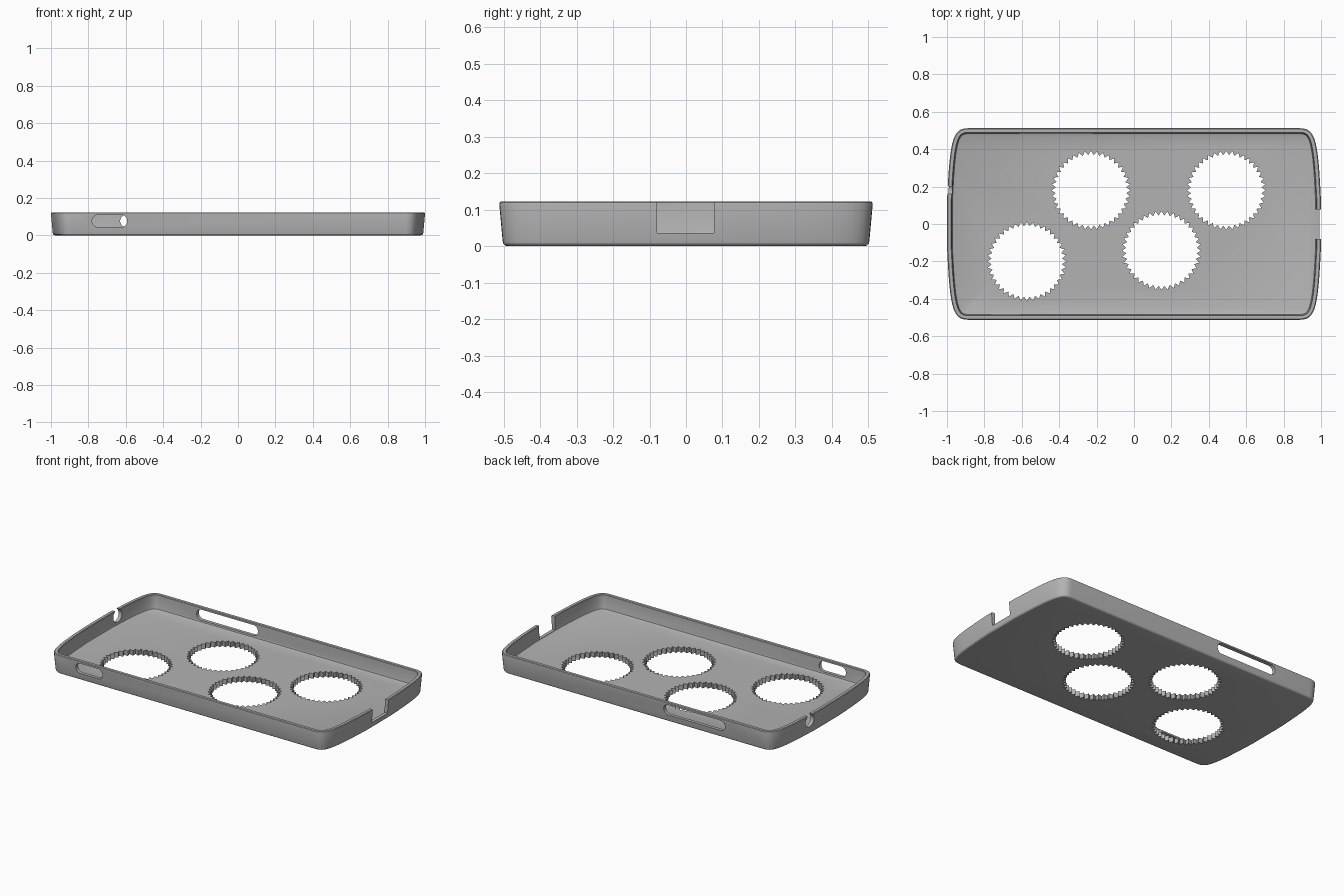
import bpy, bmesh, math
from mathutils import Vector

if "Cube" in bpy.data.objects:
    bpy.data.objects.remove(bpy.data.objects["Cube"])

grey = bpy.data.materials.new("grey plastic")
grey.diffuse_color = (0.45, 0.45, 0.45, 1)
grey.use_nodes = True
grey.node_tree.nodes["Principled BSDF"].inputs["Base Color"].default_value = grey.diffuse_color


def make_object(name, bm):
    bmesh.ops.recalc_face_normals(bm, faces=bm.faces)
    mesh = bpy.data.meshes.new(name)
    bm.to_mesh(mesh)
    bm.free()
    ob = bpy.data.objects.new(name, mesh)
    bpy.context.collection.objects.link(ob)
    mesh.materials.append(grey)
    return ob


def loft(name, rings):
    """Skin a stack of closed rings and cap both ends."""
    bm = bmesh.new()
    loops = [[bm.verts.new(p) for p in ring] for ring in rings]
    n = len(loops[0])
    for a, b in zip(loops, loops[1:]):
        for i in range(n):
            j = (i + 1) % n
            bm.faces.new((a[i], a[j], b[j], b[i]))
    bm.faces.new(loops[0])
    bm.faces.new(loops[-1])
    return make_object(name, bm)


# Outline: straight long sides, gently bowed ends, soft corners
def bezier(t, p):
    k = ((1 - t) ** 3, 3 * t * (1 - t) ** 2, 3 * t * t * (1 - t), t ** 3)
    return Vector((sum(w * q[0] for w, q in zip(k, p)),
                   sum(w * q[1] for w, q in zip(k, p))))


corner = [bezier(i / 14, ((1, 0.12), (0.985, 0.43), (0.975, 0.512), (0.89, 0.512)))
          for i in range(15)]
half = corner + [Vector((-p.x, p.y)) for p in reversed(corner)]
outline = half + [-p for p in half]


def inset(d, z):
    ring = []
    for i, p in enumerate(outline):
        t1 = (p - outline[i - 1]).normalized()
        t2 = (outline[(i + 1) % len(outline)] - p).normalized()
        t = (t1 + t2).normalized()
        q = p + Vector((-t.y, t.x)) * d / t.dot(t1)
        ring.append((q.x, q.y, z))
    return ring


# Tray: outside wall with rounded foot, rim, inside wall, floor
profile = [(0.024, 0), (0.016, 0.002), (0.011, 0.007), (0.009, 0.015),
           (0, 0.114), (0.001, 0.12), (0.005, 0.123), (0.022, 0.123),
           (0.025, 0.12), (0.027, 0.04), (0.029, 0.034), (0.035, 0.031)]
case = loft("phone_case", [inset(d, z) for d, z in profile])


# Cutters
def prism(name, points, axis, lo, hi):
    """Extrude a 2D outline along the given axis."""
    place = {"x": lambda u, v, w: (w, u, v),
             "y": lambda u, v, w: (u, w, v),
             "z": lambda u, v, w: (u, v, w)}[axis]
    return loft(name, [[place(u, v, w) for u, v in points] for w in (lo, hi)])


def slot(x0, x1, z0, z1):
    r = (z1 - z0) / 2
    pts = []
    for cx, start in ((x1 - r, -90), (x0 + r, 90)):
        for i in range(17):
            a = math.radians(start + i * 180 / 16)
            pts.append((cx + r * math.cos(a), z0 + r + r * math.sin(a)))
    return pts


def circle(cx, cy, r, n):
    return [(cx + r * math.cos(i * math.tau / n), cy + r * math.sin(i * math.tau / n))
            for i in range(n)]


def gear(cx, cy, teeth=40):
    return [(cx + r * math.cos(a), cy + r * math.sin(a))
            for i in range(2 * teeth)
            for a, r in [(i * math.pi / teeth, 0.211 if i % 2 == 0 else 0.189)]]


cutters = [prism("gear_hole_cutter", gear(x, y), "z", -0.05, 0.07)
           for x, y in ((-0.23, 0.18), (0.493, 0.18), (0.147, -0.142), (-0.573, -0.2))]
cutters += [
    prism("front_slot_cutter", slot(-0.78, -0.592, 0.044, 0.11), "y", -0.6, -0.4),
    prism("back_slot_cutter", slot(-0.63, -0.2, 0.044, 0.11), "y", 0.4, 0.6),
    prism("port_notch_cutter", [(-0.08, 0.036), (0.077, 0.036), (0.077, 0.2), (-0.08, 0.2)],
          "x", 0.9, 1.1),
    prism("jack_notch_cutter", circle(0.182, 0.088, 0.04, 32), "x", -1.1, -0.9),
]

bpy.context.view_layer.objects.active = case
case.select_set(True)
for c in cutters:
    mod = case.modifiers.new("cut", "BOOLEAN")
    mod.operation = "DIFFERENCE"
    mod.solver = "EXACT"
    mod.object = c
    bpy.ops.object.modifier_apply(modifier=mod.name)
    bpy.data.objects.remove(c)

bpy.ops.object.shade_smooth_by_angle(angle=math.radians(30))
